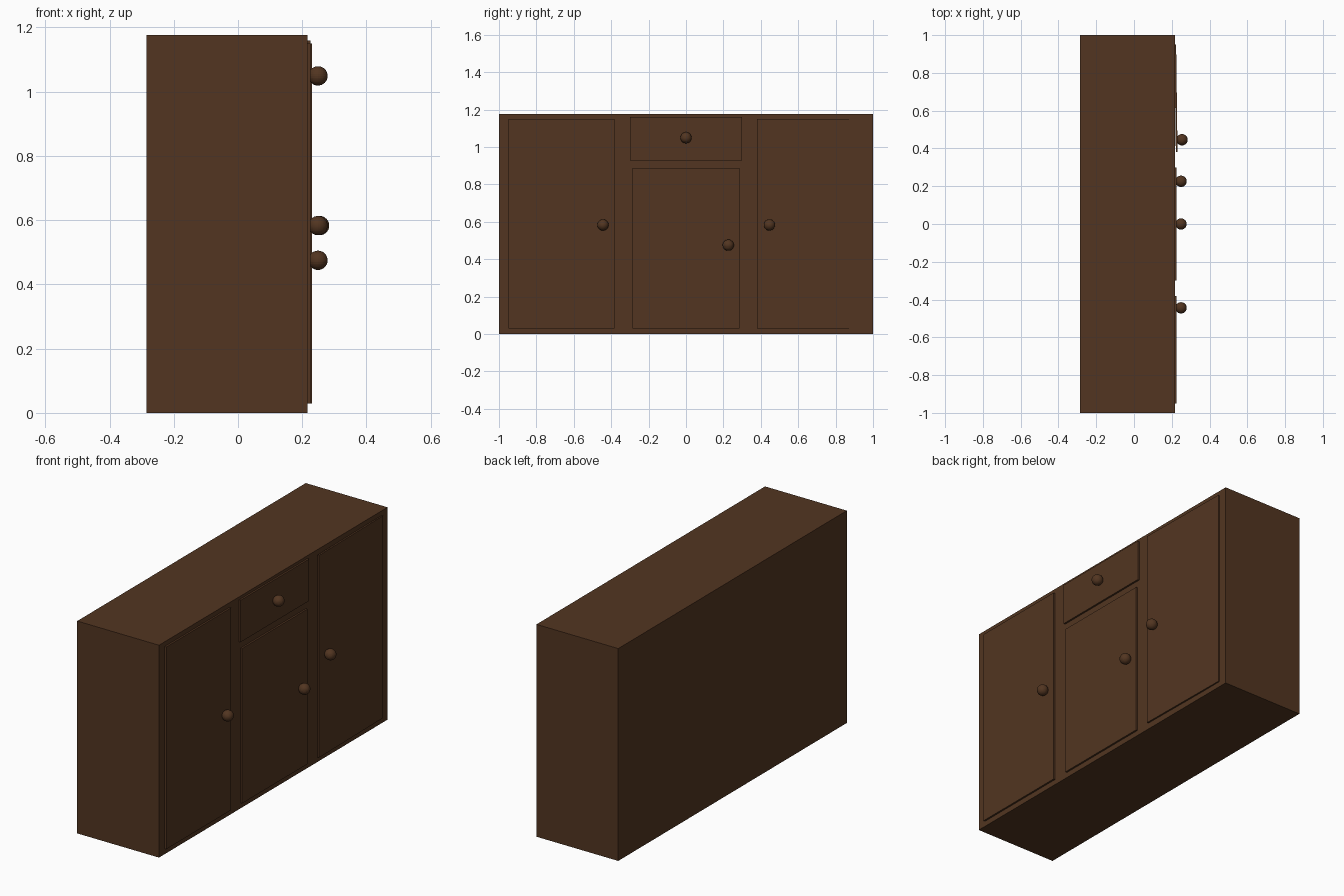
import bpy, math
from mathutils import Vector

if "Cube" in bpy.data.objects:
    bpy.data.objects.remove(bpy.data.objects["Cube"])

wood = bpy.data.materials.new("dark_wood")
wood.diffuse_color = (0.085, 0.036, 0.015, 1)
wood.use_nodes = True
wood.node_tree.nodes["Principled BSDF"].inputs["Base Color"].default_value = wood.diffuse_color


def box(name, x, y, z):
    """Box spanning the (min, max) pairs on each axis."""
    lo, hi = Vector((x[0], y[0], z[0])), Vector((x[1], y[1], z[1]))
    bpy.ops.mesh.primitive_cube_add(size=1, location=(lo + hi) / 2)
    ob = bpy.context.object
    ob.name = name
    ob.scale = hi - lo
    bpy.ops.object.transform_apply(location=True, rotation=False, scale=True)
    ob.data.materials.append(wood)
    return ob


def knob(name, x, y, z):
    bpy.ops.mesh.primitive_uv_sphere_add(segments=32, ring_count=16,
                                         radius=0.03, location=(x, y, z))
    ob = bpy.context.object
    ob.name = name
    ob.data.materials.append(wood)
    return ob


# Cabinet carcass
box("cabinet_body", (-0.285, 0.216), (-1, 1), (0, 1.176))

# Front panels, standing slightly proud of the carcass
front = (0.214, 0.226)
box("left_door", front, (-0.95, -0.382), (0.03, 1.15))
box("middle_door", front, (-0.286, 0.286), (0.03, 0.888))
box("drawer", front, (-0.3, 0.3), (0.928, 1.16))

# Right door, very slightly ajar about its outer edge
door = box("right_door", (-0.009, 0.0), (-0.57, 0), (0.03, 1.15))
door.location = (0.223, 0.95, 0)
door.rotation_euler.z = math.radians(0.75)

# Round knobs
knob("left_door_knob", 0.249, -0.444, 0.583)
knob("middle_door_knob", 0.249, 0.226, 0.475)
knob("drawer_knob", 0.249, 0, 1.049)
knob("right_door_knob", 0.254, 0.446, 0.583)
